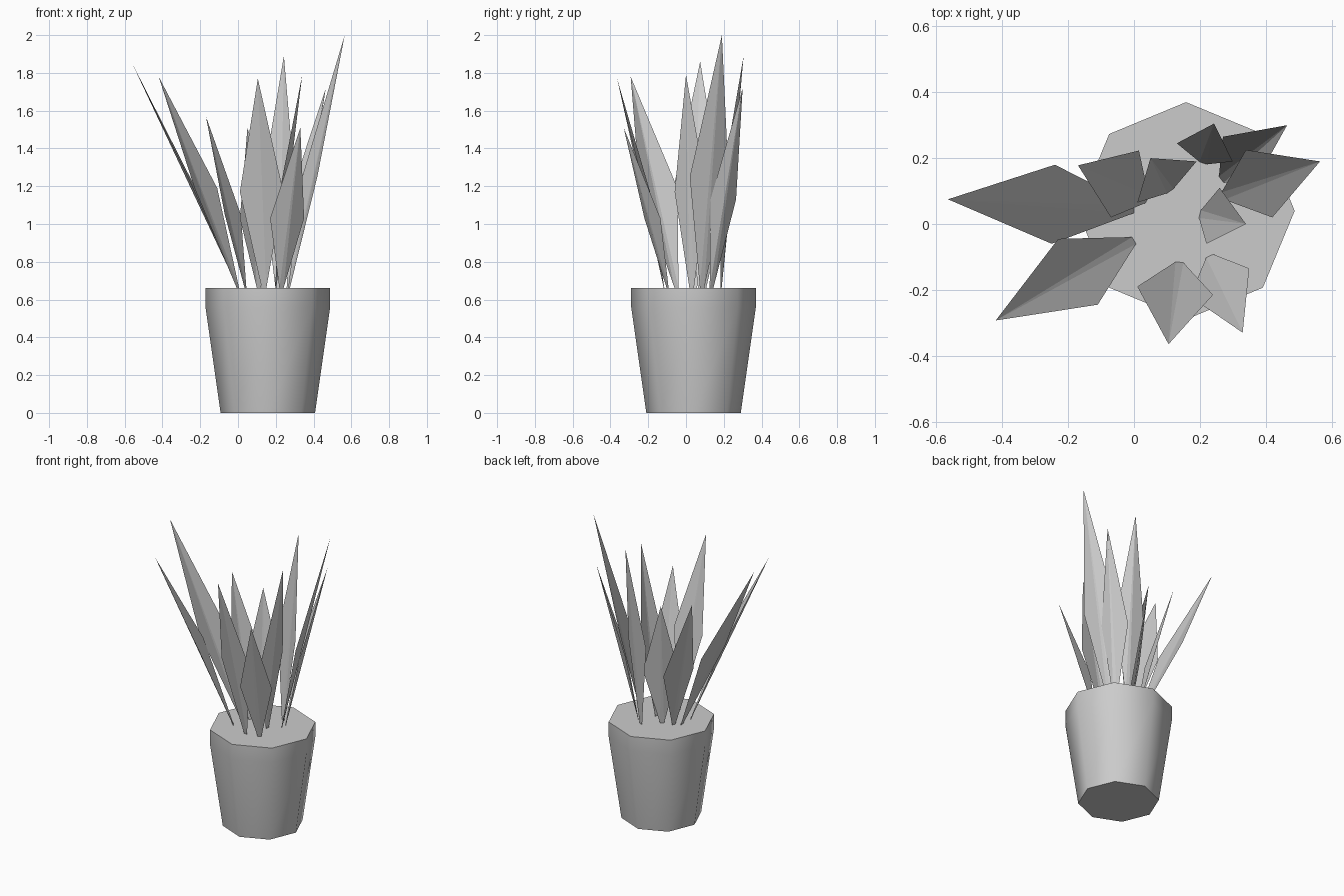
import bpy, bmesh, math
from mathutils import Vector

old = bpy.data.objects.get("Cube")
if old:
    bpy.data.objects.remove(old, do_unlink=True)

SOIL_Z = 0.66
grey = bpy.data.materials.new("plain grey")
grey.use_nodes = True
grey.diffuse_color = (0.6, 0.6, 0.6, 1)
grey.node_tree.nodes["Principled BSDF"].inputs["Base Color"].default_value = (0.6, 0.6, 0.6, 1)


def finish(bm, name):
    mesh = bpy.data.meshes.new(name)
    bm.to_mesh(mesh)
    bm.free()
    mesh.materials.append(grey)
    obj = bpy.data.objects.new(name, mesh)
    bpy.context.collection.objects.link(obj)
    return obj


# Octagonal pot: tapered body, straight rim, closed top and bottom
def build_pot(profile, centre, sides=8):
    bm = bmesh.new()
    rings = []
    for radius, z in profile:
        angles = [math.tau * i / sides for i in range(sides)]
        rings.append([bm.verts.new((centre[0] + radius * math.cos(a),
                                    centre[1] + radius * math.sin(a), z)) for a in angles])
    for low, high in zip(rings, rings[1:]):
        for i in range(sides):
            j = (i + 1) % sides
            bm.faces.new((low[i], low[j], high[j], high[i]))
    bm.faces.new(list(reversed(rings[0])))
    bm.faces.new(rings[-1])
    return finish(bm, "pot")


pot = build_pot([(0.25, 0), (0.33, 0.56), (0.33, SOIL_Z)], (0.158, 0.04))
bpy.ops.object.select_all(action="DESELECT")
pot.select_set(True)
bpy.context.view_layer.objects.active = pot
bpy.ops.object.shade_smooth_by_angle(angle=math.radians(60))


# Kite-shaped leaf blade: narrow foot, two widest corners, pointed tip
def build_leaf(name, foot, side_a, side_b, tip, mid_z, tip_z):
    bm = bmesh.new()
    a = Vector((*side_a, mid_z))
    b = Vector((*side_b, mid_z))
    base = Vector((*foot, SOIL_Z))
    half = (b - a).normalized() * 0.012
    va, fa, fb, vb, vt = [bm.verts.new(p) for p in
                          (a, base - half, base + half, b, Vector((*tip, tip_z)))]
    for tri in ((va, fa, vt), (fa, fb, vt), (fb, vb, vt)):
        bm.faces.new(tri)
    finish(bm, name)


# name, foot, widest corners, tip, height of corners, height of tip
leaves = [
    ("left_outer", (0.27, 0.085), (0.42, 0.02), (0.34, 0.225), (0.565, 0.19), 1.25, 2.0),
    ("left_back", (0.265, 0.135), (0.37, 0.13), (0.27, 0.265), (0.465, 0.3), 1.13, 1.72),
    ("back", (0.21, 0.185), (0.3, 0.19), (0.13, 0.245), (0.243, 0.305), 1.22, 1.89),
    ("back_middle", (0.11, 0.1), (0.19, 0.19), (0.01, 0.065), (0.05, 0.2), 1.03, 1.51),
    ("right_back", (0.04, 0.075), (0.015, 0.223), (-0.07, 0.02), (-0.17, 0.178), 1.05, 1.57),
    ("right_outer", (0, 0.045), (-0.24, 0.18), (-0.25, -0.06), (-0.565, 0.075), 1.22, 1.86),
    ("right_front", (0, -0.05), (-0.23, -0.045), (-0.11, -0.245), (-0.42, -0.293), 1.19, 1.78),
    ("front", (0.138, -0.116), (0.01, -0.19), (0.24, -0.215), (0.105, -0.365), 1.17, 1.77),
    ("left_front", (0.23, -0.097), (0.17, -0.22), (0.35, -0.135), (0.33, -0.33), 1.03, 1.51),
    ("left_middle", (0.2, 0.03), (0.22, -0.06), (0.26, 0.11), (0.34, 0), 1.17, 1.79),
]
for side, *shape in leaves:
    build_leaf("leaf_" + side, *shape)
